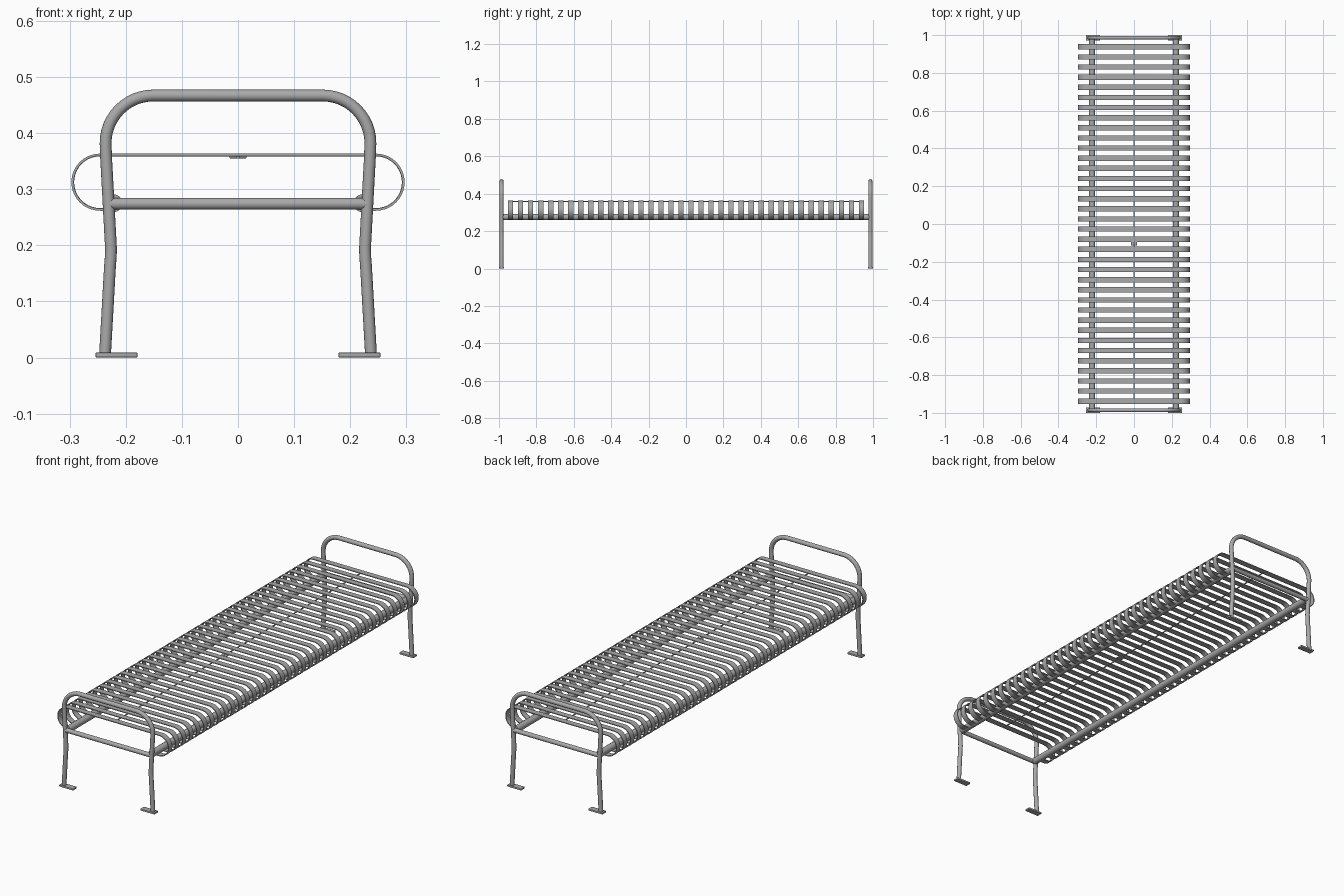
import bpy, bmesh, math
from mathutils import Vector

cube = bpy.data.objects.get("Cube")
if cube:
    bpy.data.objects.remove(cube, do_unlink=True)

steel = bpy.data.materials.new("grey steel")
steel.use_nodes = True
grey = (0.4, 0.4, 0.4, 1)
steel.diffuse_color = grey
steel.node_tree.nodes["Principled BSDF"].inputs["Base Color"].default_value = grey


def finish(name, bm):
    bmesh.ops.recalc_face_normals(bm, faces=bm.faces)
    mesh = bpy.data.meshes.new(name)
    bm.to_mesh(mesh)
    bm.free()
    mesh.materials.append(steel)
    ob = bpy.data.objects.new(name, mesh)
    bpy.context.collection.objects.link(ob)
    bpy.ops.object.select_all(action='DESELECT')
    ob.select_set(True)
    bpy.context.view_layer.objects.active = ob
    bpy.ops.object.shade_smooth_by_angle(angle=math.radians(40))
    return ob


def sweep(name, path, section, side):
    """Sweep a section along a path lying in the plane whose normal is side."""
    bm = bmesh.new()
    pts, side = [Vector(p) for p in path], Vector(side)
    rings = []
    for i, p in enumerate(pts):
        tangent = pts[min(i + 1, len(pts) - 1)] - pts[max(i - 1, 0)]
        out = tangent.normalized().cross(side)
        rings.append([bm.verts.new(p + out * a + side * b) for a, b in section])
    n = len(section)
    for r, s in zip(rings, rings[1:]):
        for k in range(n):
            bm.faces.new((r[k], r[(k + 1) % n], s[(k + 1) % n], s[k]))
    bm.faces.new(rings[0])
    bm.faces.new(rings[-1])
    return finish(name, bm)


def circle(radius, n=16):
    return [(radius * math.cos(math.tau * k / n), radius * math.sin(math.tau * k / n))
            for k in range(n)]


def arc(cx, cz, r, start, end, steps):
    angles = [math.radians(start + (end - start) * i / steps) for i in range(steps + 1)]
    return [(cx + r * math.cos(a), cz + r * math.sin(a)) for a in angles]


def mirrored(half):
    """Complete a right-hand profile, listed bottom to top, across x = 0."""
    return half + [(-x, z) for x, z in reversed(half)]


def box(name, centre, size, bevel):
    bm = bmesh.new()
    bmesh.ops.create_cube(bm, size=1)
    bmesh.ops.scale(bm, vec=size, verts=bm.verts)
    bmesh.ops.translate(bm, vec=centre, verts=bm.verts)
    bmesh.ops.bevel(bm, geom=bm.edges[:], offset=bevel, segments=2,
                    affect='EDGES', profile=0.5)
    return finish(name, bm)


END_Y = 0.986
TUBE = circle(0.0105)

# End frames: bent legs running up into a rounded arm hoop
leg = [(0.237, 0.005), (0.228, 0.165), (0.2267, 0.18), (0.2264, 0.195),
       (0.2272, 0.21), (0.235, 0.355)]
frame = mirrored(leg + arc(0.151, 0.382, 0.085, 0, 90, 12))
for where, y in (("front", -END_Y), ("back", END_Y)):
    sweep(where + "_frame", [(x, y, z) for x, z in frame], TUBE, (0, 1, 0))
    sweep(where + "_crossbar", [(-0.23, y, 0.274), (0.23, y, 0.274)], TUBE, (0, 1, 0))
    for side, s in (("left", 1), ("right", -1)):
        box(f"{where}_{side}_foot", (s * 0.2165, y, 0.0045), (0.075, 0.028, 0.009), 0.002)

# Long rails carrying the seat
for side, x in (("left", 0.222), ("right", -0.222)):
    sweep(side + "_rail", [(x, -0.98, 0.275), (x, 0.98, 0.275)], circle(0.016), (1, 0, 0))

# Seat straps: flat bands curled round at both ends and back to the rails
COUNT, FIRST = 36, 0.938
strap_path = mirrored([(0.225, 0.264)] + arc(0.246, 0.3125, 0.0485, -90, 90, 20))
band = [(-0.0024, -0.014), (0.0016, -0.014), (0.0024, -0.012),
        (0.0024, 0.012), (0.0016, 0.014), (-0.0024, 0.014)]
straps = sweep("seat_straps", [(x, -FIRST, z) for x, z in strap_path], band, (0, 1, 0))
repeat = straps.modifiers.new("repeat", 'ARRAY')
repeat.count = COUNT
repeat.use_relative_offset = False
repeat.use_constant_offset = True
repeat.constant_offset_displace = (0, 2 * FIRST / (COUNT - 1), 0)

# Thin spacer rod below the middle of the straps, with its clip
sweep("spacer_rod", [(0, -FIRST, 0.3575), (0, FIRST, 0.3575)], circle(0.003, 8), (1, 0, 0))
box("spacer_clip", (0, -0.1, 0.357), (0.03, 0.03, 0.004), 0.001)
